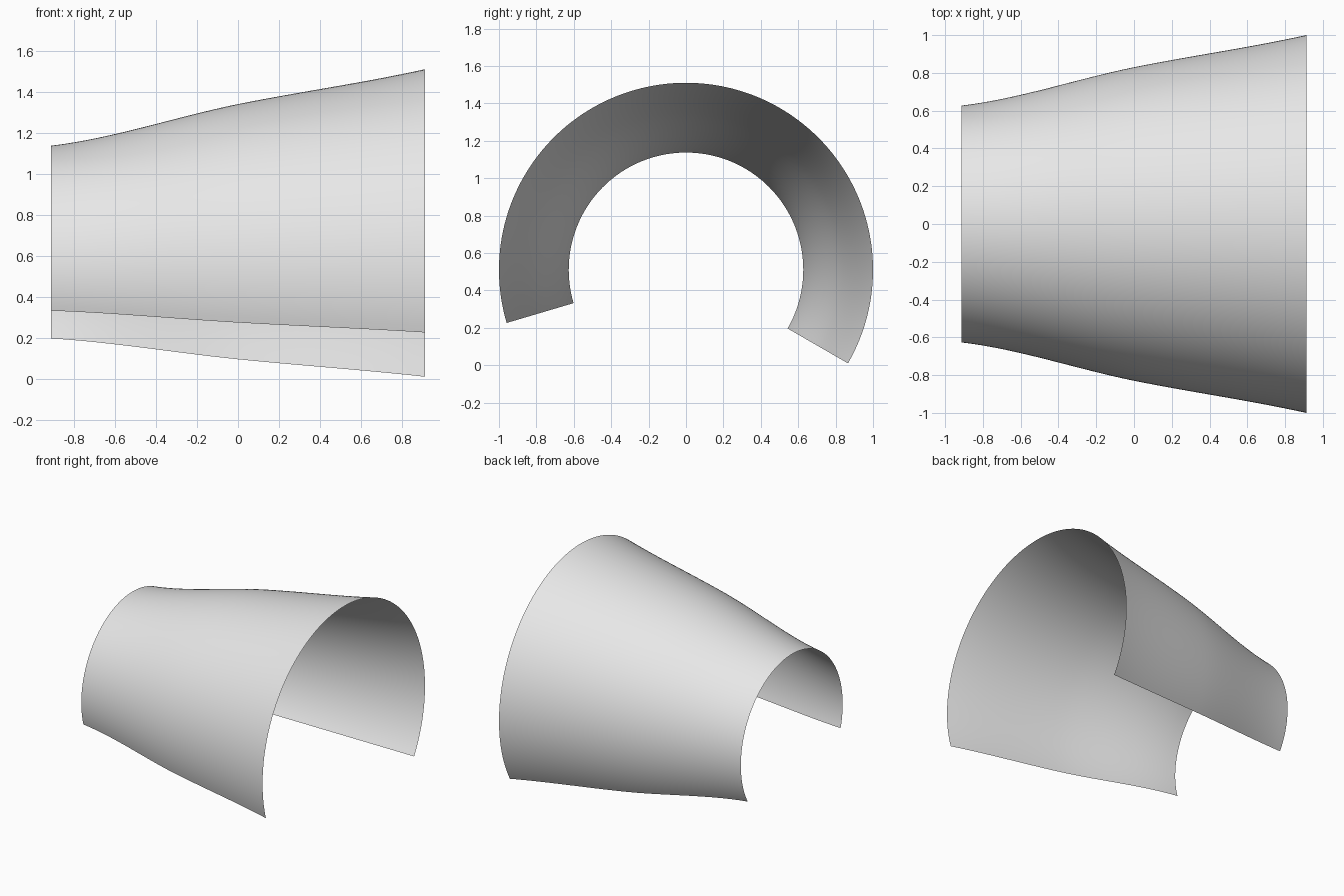
import bpy
import bmesh
import math
from mathutils import Vector
from mathutils.geometry import interpolate_bezier

AXIS_Z = 0.51
SEGMENTS = 112
FRONT_DROP = math.radians(16.5)   # how far each edge wraps below the axis
BACK_DROP = math.radians(30)

cube = bpy.data.objects.get("Cube")
if cube:
    bpy.data.objects.remove(cube, do_unlink=True)

# Material
grey = bpy.data.materials.new("plain_grey")
grey.use_nodes = True
colour = (0.8, 0.8, 0.8, 1)
grey.diffuse_color = colour
for node in grey.node_tree.nodes:
    if node.type == "BSDF_PRINCIPLED":
        node.inputs["Base Color"].default_value = colour


def bezier(points, steps):
    return interpolate_bezier(*[Vector((x, r, 0)) for x, r in points], steps)


# Flared profile: position along the axis and radius
narrow = bezier([(-0.912, 0.627), (-0.608, 0.663), (-0.304, 0.768), (0, 0.83)], 17)
wide = bezier([(0, 0.83), (0.304, 0.891), (0.608, 0.933), (0.912, 1.0)], 17)
profile = narrow + wide[1:]

# Open shell swept around the axis, from the front edge over the top to the back
bm = bmesh.new()
sweep = math.pi + FRONT_DROP + BACK_DROP
rows = []
for j in range(SEGMENTS + 1):
    a = -FRONT_DROP + sweep * j / SEGMENTS
    rows.append([bm.verts.new((p.x, -p.y * math.cos(a), AXIS_Z + p.y * math.sin(a)))
                 for p in profile])
for low, high in zip(rows, rows[1:]):
    for i in range(len(profile) - 1):
        bm.faces.new((low[i], low[i + 1], high[i + 1], high[i])).smooth = True

mesh = bpy.data.meshes.new("flared_shell")
bm.to_mesh(mesh)
bm.free()
mesh.materials.append(grey)
shell = bpy.data.objects.new("flared_shell", mesh)
bpy.context.collection.objects.link(shell)
